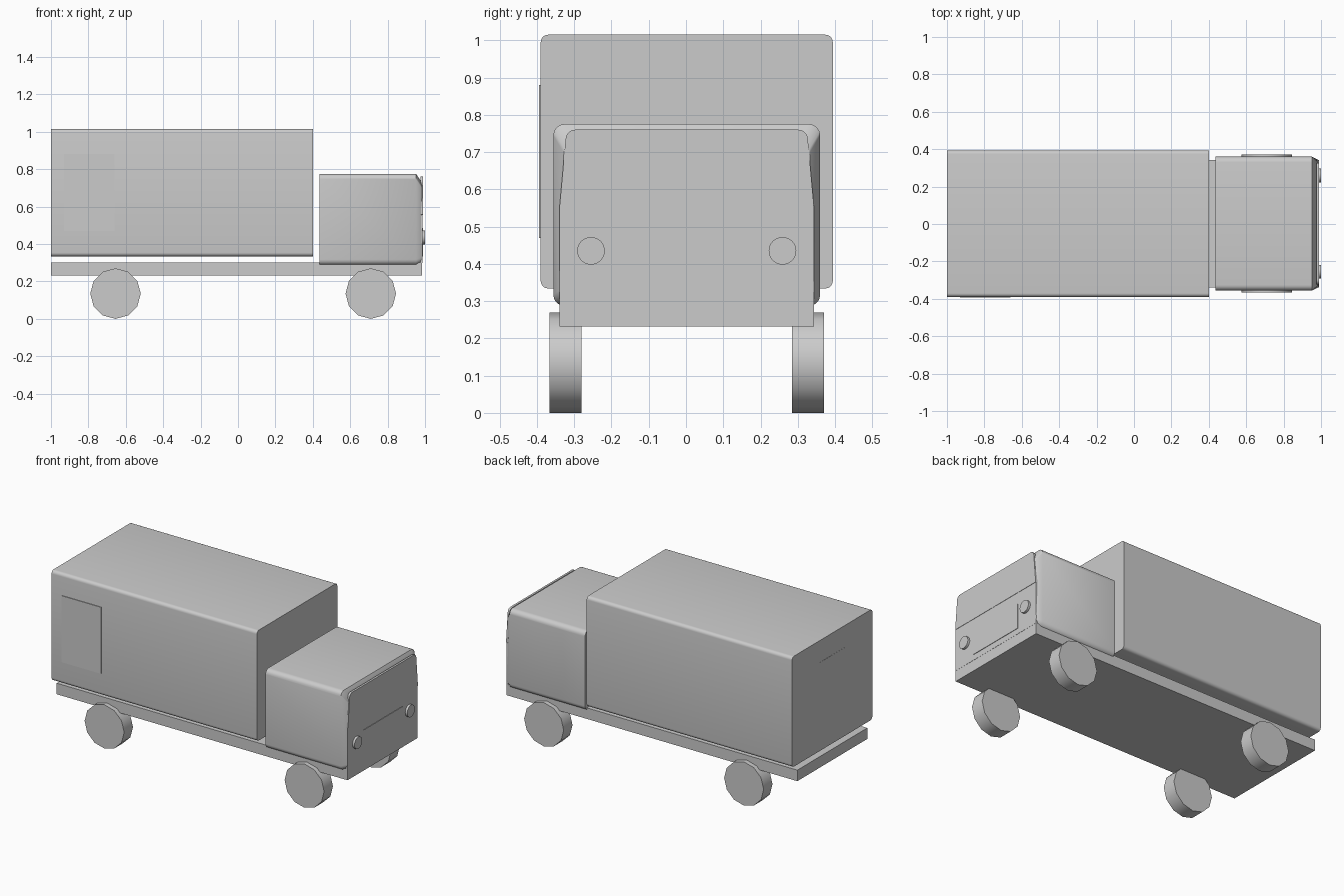
import bpy, bmesh, math

if "Cube" in bpy.data.objects:
    bpy.data.objects.remove(bpy.data.objects["Cube"])

Y0 = 0.002  # body centre line; the side hatch makes up the difference


def finish(name, bm, smooth=False):
    bmesh.ops.recalc_face_normals(bm, faces=bm.faces)
    me = bpy.data.meshes.new(name)
    bm.to_mesh(me)
    bm.free()
    ob = bpy.data.objects.new(name, me)
    bpy.context.collection.objects.link(ob)
    if smooth:
        bpy.ops.object.select_all(action='DESELECT')
        ob.select_set(True)
        bpy.context.view_layer.objects.active = ob
        bpy.ops.object.shade_smooth_by_angle(angle=math.radians(35))
    return ob


def section(x, wb, wt, z0, z1, rb, rt, n=5):
    """Rounded cross-section: half width wb at the bottom and wt at the top."""
    pts = []
    corners = [(wb - rb, z0 + rb, rb, -90), (wt - rt, z1 - rt, rt, 0),
               (-wt + rt, z1 - rt, rt, 90), (-wb + rb, z0 + rb, rb, 180)]
    for cy, cz, r, a0 in corners:
        for i in range(n + 1):
            a = math.radians(a0 + 90 * i / n)
            pts.append((x, Y0 + cy + r * math.cos(a), cz + r * math.sin(a)))
    return pts


def loft(name, loops):
    bm = bmesh.new()
    rings = [[bm.verts.new(p) for p in loop] for loop in loops]
    for a, b in zip(rings, rings[1:]):
        for i in range(len(a)):
            j = (i + 1) % len(a)
            bm.faces.new((a[i], a[j], b[j], b[i]))
    bm.faces.new(rings[0])
    bm.faces.new(rings[-1])
    return finish(name, bm, True)


def box(name, x0, x1, y0, y1, z0, z1):
    bm = bmesh.new()
    bmesh.ops.create_cube(bm, size=1)
    for v in bm.verts:
        v.co = ((x0 + x1) / 2 + v.co.x * (x1 - x0),
                (y0 + y1) / 2 + v.co.y * (y1 - y0),
                (z0 + z1) / 2 + v.co.z * (z1 - z0))
    return finish(name, bm)


def disc(name, axis, sides, radius, depth, centre):
    bm = bmesh.new()
    bmesh.ops.create_cone(bm, cap_ends=True, segments=sides,
                          radius1=radius, radius2=radius, depth=depth)
    ob = finish(name, bm, True)
    ob.location = centre
    ob.rotation_euler = (math.pi / 2, 0, 0) if axis == 'Y' else (0, math.pi / 2, 0)
    return ob


# Chassis and cargo body
box("chassis", -1.0, 0.985, Y0 - 0.341, Y0 + 0.341, 0.232, 0.30)
loft("cargo_box", [section(x, 0.392, 0.392, 0.334, 1.015, 0.02, 0.02)
                   for x in (-0.999, 0.402)])

# Thin hatches on the side and the rear
box("side_hatch", -0.93, -0.66, -0.394, -0.38, 0.47, 0.88)
box("rear_hatch", -1.0, -0.98, -0.13, 0.135, 0.74, 0.88)

# Cab with tapered front edges
loft("cab", [section(0.437, 0.358, 0.358, 0.287, 0.775, 0.03, 0.03),
             section(0.952, 0.358, 0.358, 0.287, 0.775, 0.03, 0.03),
             section(0.984, 0.342, 0.33, 0.30, 0.728, 0.03, 0.03)])

# Front panel and windscreen
box("front_panel", 0.975, 0.986, Y0 - 0.341, Y0 + 0.341, 0.298, 0.556)
loft("windscreen", [section(x, 0.341, 0.325, 0.556, 0.76, 0.002, 0.025)
                    for x in (0.975, 0.988)])

# Grille and headlights
box("grille", 0.98, 0.989, Y0 - 0.189, Y0 + 0.189, 0.332, 0.485)
for side, name in ((-1, "right"), (1, "left")):
    disc("headlight_" + name, 'X', 32, 0.037, 0.02, (0.99, Y0 + side * 0.257, 0.435))

# Wheels
for x, end in ((-0.655, "rear"), (0.71, "front")):
    for side, name in ((-1, "right"), (1, "left")):
        disc(f"{end}_wheel_{name}", 'Y', 12, 0.135, 0.086,
             (x, Y0 + side * 0.326, 0.135))
